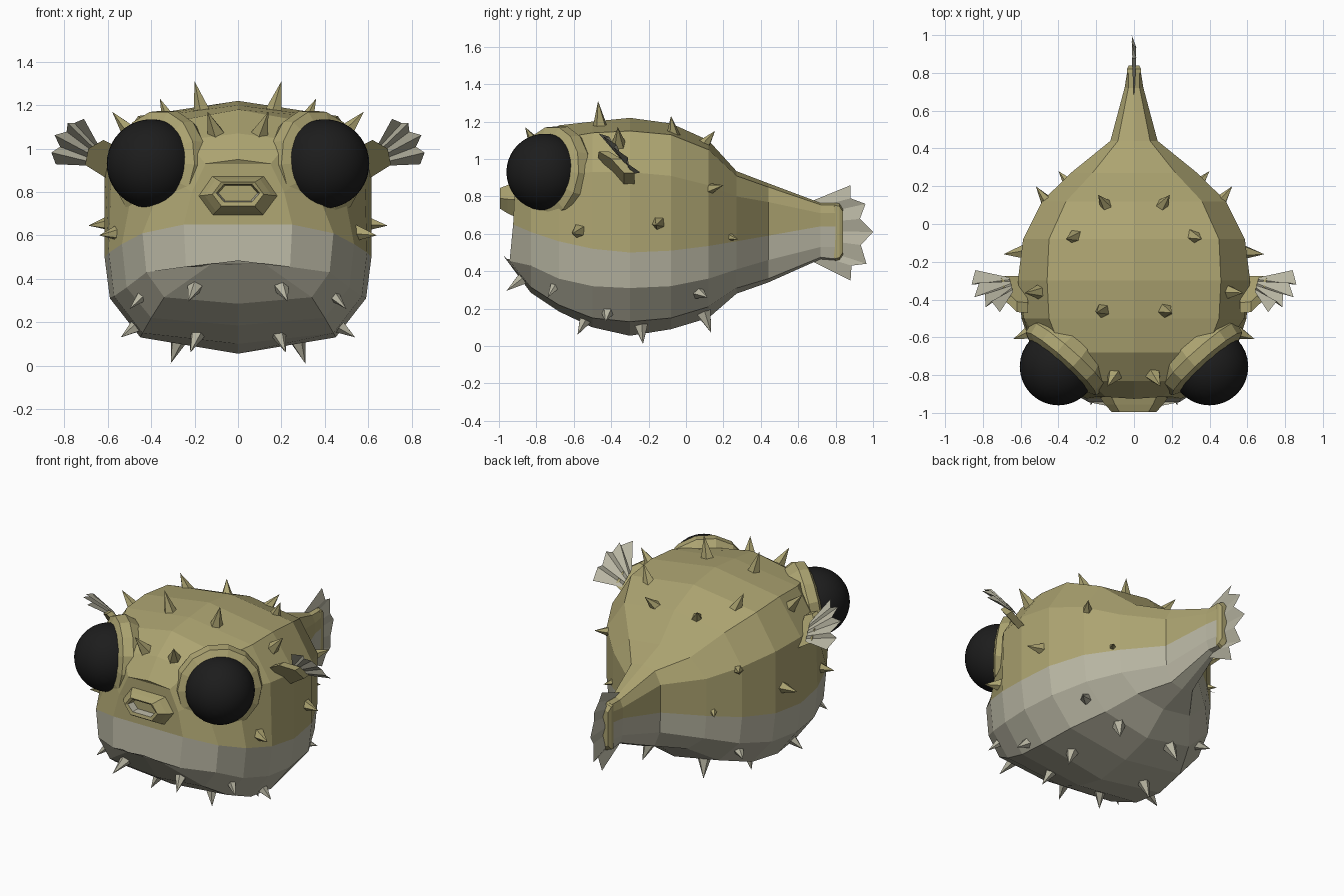
import bpy, bmesh, math
from mathutils import Vector

if "Cube" in bpy.data.objects:
    bpy.data.objects.remove(bpy.data.objects["Cube"])


def material(name, rgb):
    m = bpy.data.materials.new(name)
    m.diffuse_color = (*rgb, 1)
    m.use_nodes = True
    m.node_tree.nodes["Principled BSDF"].inputs["Base Color"].default_value = m.diffuse_color
    return m


OLIVE = material("olive_skin", (0.415, 0.37, 0.165))
PALE = material("pale_belly", (0.475, 0.46, 0.36))
BLACK = material("eye_black", (0.012, 0.012, 0.012))


def finish(name, bm, mats, normals=True):
    if normals:
        bmesh.ops.recalc_face_normals(bm, faces=bm.faces[:])
    mesh = bpy.data.meshes.new(name)
    bm.to_mesh(mesh)
    bm.free()
    for m in mats:
        mesh.materials.append(m)
    ob = bpy.data.objects.new(name, mesh)
    bpy.context.collection.objects.link(ob)
    return ob


def bridge(bm, a, b, mat=lambda i: 0):
    n = len(a)
    for i in range(n):
        f = bm.faces.new((a[i], a[(i + 1) % n], b[(i + 1) % n], b[i]))
        f.material_index = mat(i)


# Body: cross-sections from head to tail
# y, top z, shoulder x z, side x z, colour line z, low z, belly x z, bottom z
SECTIONS = [
    (-0.975, 0.95, 0.15, 0.93, 0.25, 0.80, 0.65, 0.455, 0.12, 0.47, 0.485),
    (-0.83, 1.07, 0.24, 1.04, 0.44, 0.88, 0.61, 0.43, 0.34, 0.315, 0.285),
    (-0.68, 1.18, 0.38, 1.11, 0.535, 0.92, 0.56, 0.36, 0.40, 0.22, 0.185),
    (-0.50, 1.20, 0.45, 1.14, 0.595, 0.93, 0.52, 0.32, 0.44, 0.15, 0.10),
    (-0.30, 1.22, 0.46, 1.15, 0.615, 0.93, 0.50, 0.31, 0.45, 0.13, 0.055),
    (-0.08, 1.19, 0.45, 1.13, 0.587, 0.91, 0.51, 0.32, 0.42, 0.15, 0.09),
    (0.12, 1.10, 0.36, 1.05, 0.487, 0.86, 0.535, 0.36, 0.32, 0.21, 0.15),
    (0.27, 0.935, 0.22, 0.91, 0.335, 0.80, 0.56, 0.41, 0.20, 0.31, 0.28),
    (0.44, 0.87, 0.085, 0.85, 0.125, 0.77, 0.59, 0.46, 0.08, 0.36, 0.34),
    (0.72, 0.765, 0.03, 0.755, 0.05, 0.71, 0.64, 0.53, 0.03, 0.475, 0.465),
    (0.805, 0.767, 0.03, 0.755, 0.036, 0.71, 0.64, 0.53, 0.03, 0.465, 0.455),
]
bm = bmesh.new()
rings = []
for k, (y, zt, xs, zs, xw, zu, zl, zlow, xb, zb, z0) in enumerate(SECTIONS):
    socket = (0.85, 0.76, 0.87, 0.98)[k] if k < 4 else 1  # head narrows at the eyes
    half = [(0, zt), (xs, zs), (xw * socket, zu), (xw, zl), (xw * 0.96, zlow), (xb, zb), (0, z0)]
    loop = half + [(-x, z) for x, z in half[5:0:-1]]
    # the snout leans back upward and curves away sideways
    lean = lambda x, z: max(0, z - 0.5) * 0.11 + 0.55 * x * x if k == 0 else 0
    rings.append([bm.verts.new((x, y + lean(x, z), z)) for x, z in loop])
for a, b in zip(rings, rings[1:]):
    bridge(bm, a, b, lambda i: 1 if 3 <= i <= 8 else 0)
# face of the head, closed in horizontal strips
r = rings[0]
for i in range(6):
    quad = [r[i], r[i + 1], r[(11 - i) % 12], r[(12 - i) % 12]]
    f = bm.faces.new(list(dict.fromkeys(quad)))
    f.material_index = 1 if i >= 3 else 0
bm.faces.new(rings[-1])
finish("body", bm, [OLIVE, PALE])

# Mouth: projecting hexagonal lips with a hollow inside
bm = bmesh.new()
loops = []
for y, w, h, dz in ((-0.89, 0.20, 0.10, -0.01), (-0.955, 0.155, 0.075, -0.005), (-0.995, 0.118, 0.055, 0),
                    (-0.99, 0.1, 0.04, 0.005), (-0.945, 0.09, 0.036, 0.005)):
    pts = [(-w, 0), (-w * 0.65, h), (w * 0.65, h), (w, 0), (w * 0.65, -h), (-w * 0.65, -h)]
    loops.append([bm.verts.new((x, y, 0.79 + dz + z)) for x, z in pts])
for k, (a, b) in enumerate(zip(loops, loops[1:])):
    bridge(bm, a, b, lambda i: 1 if k == 3 and i in (3, 4, 5) else 0)
bm.faces.new(loops[-1])
finish("mouth", bm, [OLIVE, PALE])

# Eyes and their raised rims
for s, side in ((1, "right"), (-1, "left")):
    c = Vector((0.4 * s, -0.755, 0.93))
    bpy.ops.mesh.primitive_uv_sphere_add(segments=32, ring_count=20, radius=0.205, location=c)
    eye = bpy.context.object
    eye.name = side + "_eye"
    eye.data.materials.append(BLACK)
    bpy.ops.object.shade_smooth()
    axis = Vector((0.66 * s, -0.74, 0.13)).normalized()
    u = axis.cross(Vector((0, 0, 1))).normalized()
    v = axis.cross(u)
    bm = bmesh.new()
    loops = []
    for rad, d in ((0.22, -0.17), (0.262, -0.08), (0.25, -0.02), (0.203, 0.0), (0.19, -0.08)):
        loops.append([bm.verts.new(c + axis * d + (u * math.cos(t) + v * math.sin(t)) * rad)
                      for t in (math.tau * i / 14 for i in range(14))])
    for a, b in zip(loops, loops[1:]):
        bridge(bm, a, b)
    finish(side + "_eye_rim", bm, [OLIVE])


# Spikes: base and tip of each, mirrored across the body
def spikes(name, pairs, mat):
    bm = bmesh.new()
    for base, tip in pairs:
        for s in (1, -1):
            b, t = Vector(base), Vector(tip)
            b.x *= s
            t.x *= s
            d = (t - b).normalized()
            u = d.orthogonal().normalized()
            v = d.cross(u)
            foot = b - d * 0.03
            ring = [bm.verts.new(foot + (u * math.cos(a) + v * math.sin(a)) * 0.044)
                    for a in (math.tau * i / 5 for i in range(5))]
            top = bm.verts.new(t)
            for i in range(5):
                bm.faces.new((ring[i], ring[(i + 1) % 5], top))
            bm.faces.new(ring)
    finish(name, bm, [mat])


spikes("back_spikes", [
    ((0.17, -0.46, 1.19), (0.20, -0.47, 1.31)),
    ((0.11, -0.81, 1.09), (0.14, -0.86, 1.17)),
    ((0.32, -0.07, 1.14), (0.36, -0.08, 1.23)),
    ((0.15, 0.10, 1.08), (0.19, 0.155, 1.15)),
    ((0.51, -0.36, 1.09), (0.58, -0.365, 1.17)),
    ((0.46, 0.12, 0.84), (0.52, 0.20, 0.86)),
    ((0.34, 0.21, 0.59), (0.40, 0.28, 0.57)),
    ((0.60, -0.15, 0.655), (0.69, -0.16, 0.645)),
    ((0.565, -0.58, 0.61), (0.64, -0.61, 0.60)),
], OLIVE)
spikes("belly_spikes", [
    ((0.43, -0.69, 0.335), (0.50, -0.74, 0.26)),
    ((0.20, -0.87, 0.36), (0.23, -0.96, 0.295)),
    ((0.47, -0.42, 0.18), (0.54, -0.43, 0.13)),
    ((0.19, -0.54, 0.14), (0.22, -0.58, 0.06)),
    ((0.28, -0.24, 0.10), (0.31, -0.23, 0.01)),
    ((0.20, 0.10, 0.16), (0.22, 0.135, 0.07)),
    ((0.43, 0.07, 0.285), (0.49, 0.115, 0.26)),
], PALE)


# Fins: pleated fans from a base edge to a zigzag rim
def fan(name, base_a, base_b, rim, pleat):
    bm = bmesh.new()
    n = len(rim)
    a, b = Vector(base_a), Vector(base_b)
    inner = [bm.verts.new(a.lerp(b, i / (n - 1))) for i in range(n)]
    outer = [bm.verts.new(Vector(p) + Vector(pleat) * (1 if i % 2 else -1)) for i, p in enumerate(rim)]
    for i in range(n - 1):
        bm.faces.new((inner[i], inner[i + 1], outer[i + 1], outer[i]))
    finish(name, bm, [PALE], False)


tail = [(0.88, 0.86), (0.88, 0.79), (0.96, 0.76), (0.93, 0.68), (1.0, 0.61),
        (0.935, 0.54), (0.965, 0.44), (0.885, 0.43), (0.88, 0.35)]
fan("tail_fin", (0, 0.66, 0.77), (0, 0.66, 0.46), [(0, y, z) for y, z in tail], (0.012, 0, 0))

# Tail collar: slim flared block around the fin root
bm = bmesh.new()
loops = []
for y, w, h in ((0.79, 0.033, 0.15), (0.80, 0.037, 0.158), (0.82, 0.037, 0.152), (0.84, 0.028, 0.12)):
    pts = [(-w, -h * 0.9), (0, -h), (w, -h * 0.9), (w, h * 0.9), (0, h), (-w, h * 0.9)]
    loops.append([bm.verts.new((x, y, 0.61 + z)) for x, z in pts])
for a, b in zip(loops, loops[1:]):
    bridge(bm, a, b)
bm.faces.new(loops[0])
bm.faces.new(loops[-1])
finish("tail_collar", bm, [OLIVE])

side_rim = [(0.71, 1.145), (0.755, 1.11), (0.785, 1.125), (0.79, 1.07), (0.845, 1.07),
            (0.82, 1.0), (0.86, 0.99), (0.84, 0.92)]
for s, side in ((1, "right"), (-1, "left")):
    slant = lambda x, z: (x * s, -0.28 - (z - 0.92) * 0.8 + (x - 0.68) * 0.15, z)
    fan(side + "_side_fin", slant(0.64, 1.01), slant(0.66, 0.92),
        [slant(x, z) for x, z in side_rim], (0, 0.012, 0.008))
    # fin root: slanted stub growing out of the flank
    bm = bmesh.new()
    loops = []
    for dy in (-0.055, 0.0):
        pts = [(0.56, 1.01), (0.62, 1.04), (0.69, 1.0), (0.705, 0.925), (0.585, 0.85)]
        loops.append([bm.verts.new((x * s, -0.30 - (z - 0.92) * 0.8 + dy + (x - 0.65) * 0.5, z))
                      for x, z in pts])
    bridge(bm, loops[0], loops[1])
    bm.faces.new(loops[0])
    bm.faces.new(loops[1])
    finish(side + "_fin_root", bm, [OLIVE])
